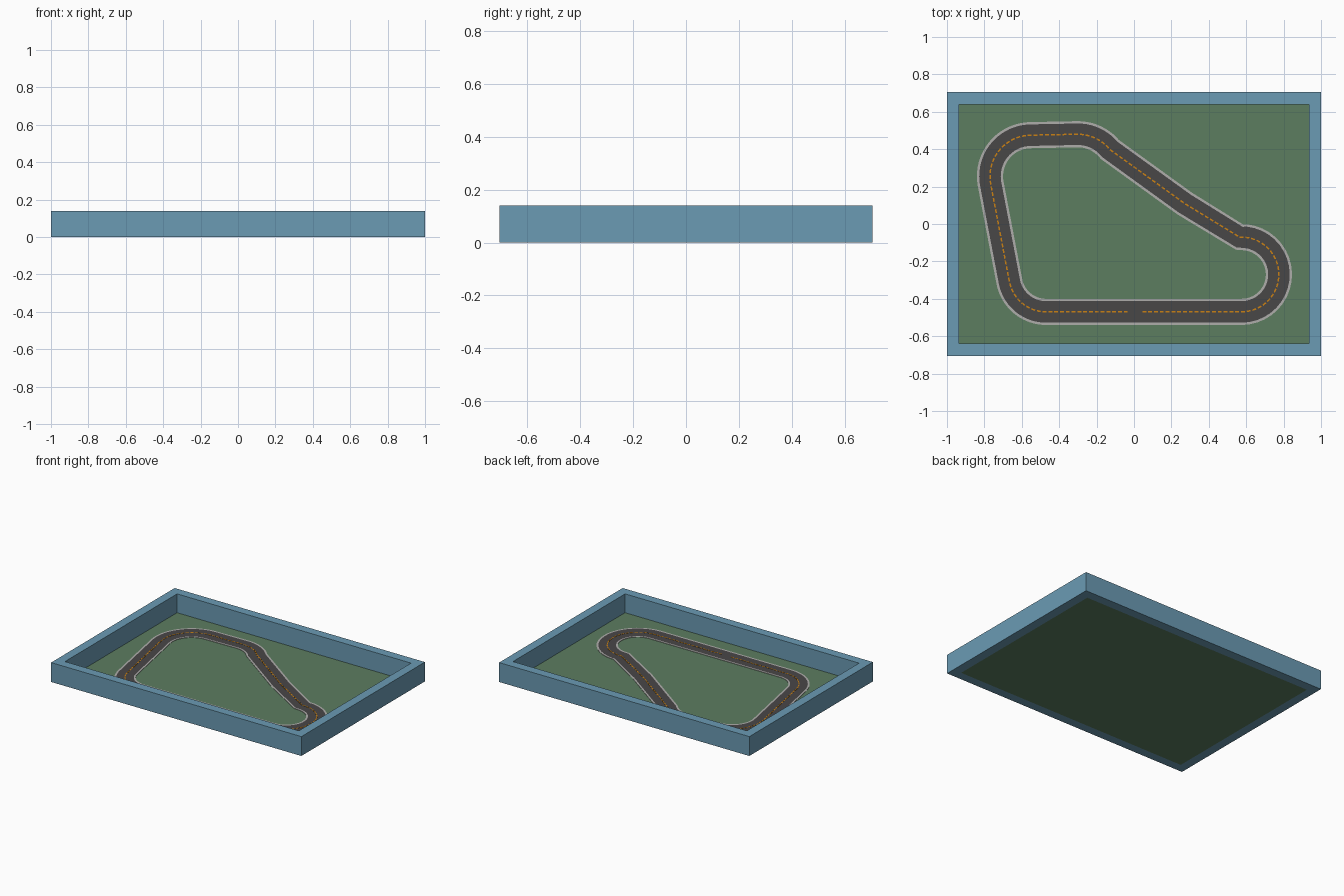
import bpy, bmesh, math
from mathutils import Vector

if "Cube" in bpy.data.objects:
    bpy.data.objects.remove(bpy.data.objects["Cube"])


def material(name, rgb):
    m = bpy.data.materials.new(name)
    m.diffuse_color = (*rgb, 1)
    m.use_nodes = True
    m.node_tree.nodes["Principled BSDF"].inputs["Base Color"].default_value = m.diffuse_color
    return m


BLUE = material("blue_frame", (0.147, 0.328, 0.456))
GREEN = material("grass_green", (0.107, 0.205, 0.117))
ASPHALT = material("asphalt_grey", (0.066, 0.063, 0.064))
KERB = material("kerb_light_grey", (0.43, 0.42, 0.41))
ORANGE = material("lane_orange", (0.60, 0.22, 0.006))


def finish(bm, name, mat):
    bmesh.ops.recalc_face_normals(bm, faces=bm.faces[:])
    me = bpy.data.meshes.new(name)
    bm.to_mesh(me)
    bm.free()
    me.materials.append(mat)
    ob = bpy.data.objects.new(name, me)
    bpy.context.collection.objects.link(ob)
    return ob


def sweep(bm, sections, closed):
    """Join equal-length cross-sections into a tube."""
    rings = [[bm.verts.new(p) for p in s] for s in sections]
    n, k = len(rings), len(rings[0])
    for i in range(n if closed else n - 1):
        a, b = rings[i], rings[(i + 1) % n]
        for j in range(k):
            bm.faces.new((a[j], a[(j + 1) % k], b[(j + 1) % k], b[j]))
    if not closed:
        bm.faces.new(rings[0])
        bm.faces.new(rings[-1])


# Box frame: rectangular section carried round four corners
OX, OY, IX, IY, H = 1.0, 0.705, 0.935, 0.64, 0.14
bm = bmesh.new()
sweep(bm, [[(sx * OX, sy * OY, 0), (sx * OX, sy * OY, H),
            (sx * IX, sy * IY, H), (sx * IX, sy * IY, 0)]
           for sx, sy in ((-1, -1), (1, -1), (1, 1), (-1, 1))], True)
finish(bm, "box_frame", BLUE)

# Grass floor
bm = bmesh.new()
sweep(bm, [[(x, -IY, 0), (x, IY, 0), (x, IY, 0.004), (x, -IY, 0.004)]
           for x in (-IX, IX)], False)
finish(bm, "grass_floor", GREEN)


# Track centre line: arcs joined by straights
def arc(cx, cy, r, a0, a1, n=20):
    return [Vector((cx + r * math.cos(math.radians(a0 + (a1 - a0) * i / n)),
                    cy + r * math.sin(math.radians(a0 + (a1 - a0) * i / n))))
            for i in range(n + 1)]


path = [Vector((0.045, -0.47))]
path += arc(0.575, -0.27, 0.20, -90, 93)
path += [Vector((0.27, 0.11))]
path += arc(-0.30, 0.26, 0.22, 39, 90, 10)
path += arc(-0.55, 0.255, 0.22, 90, 190)
path += arc(-0.47, -0.27, 0.20, 190, 270)
path += [Vector((0.0, -0.47))]
count = len(path)

# Offset direction at each path point, pointing outward
normals = []
for i, p in enumerate(path):
    t = (p - path[i - 1]).normalized() + (path[(i + 1) % count] - p).normalized()
    t.normalize()
    normals.append(Vector((t.y, -t.x)))


def ribbon(name, a, b, z, mat):
    bm = bmesh.new()
    secs = []
    for p, n in zip(path, normals):
        q, r = p + n * a, p + n * b
        secs.append([(*q, 0.004), (*q, z), (*r, z), (*r, 0.004)])
    sweep(bm, secs, True)
    finish(bm, name, mat)


W, E = 0.07, 0.0575
ribbon("road", -E, E, 0.007, ASPHALT)
ribbon("outer_kerb", E, W, 0.007, KERB)
ribbon("inner_kerb", -W, -E, 0.007, KERB)

# Dashed centre line, walked along the path
lengths = [(path[i + 1] - path[i]).length for i in range(count - 1)]


def at(s):
    for i, l in enumerate(lengths):
        if s <= l or i == count - 2:
            d = (path[i + 1] - path[i]) / l
            return path[i] + d * min(s, l), d
        s -= l


bm = bmesh.new()
step, dash, half = 0.031, 0.021, 0.004
for k in range(int(sum(lengths) / step)):
    secs = []
    for s in (k * step, k * step + dash):
        p, d = at(s)
        n = Vector((d.y, -d.x)) * half
        secs.append([(*(p - n), 0.007), (*(p - n), 0.0085),
                     (*(p + n), 0.0085), (*(p + n), 0.007)])
    sweep(bm, secs, False)
finish(bm, "centre_dashes", ORANGE)
